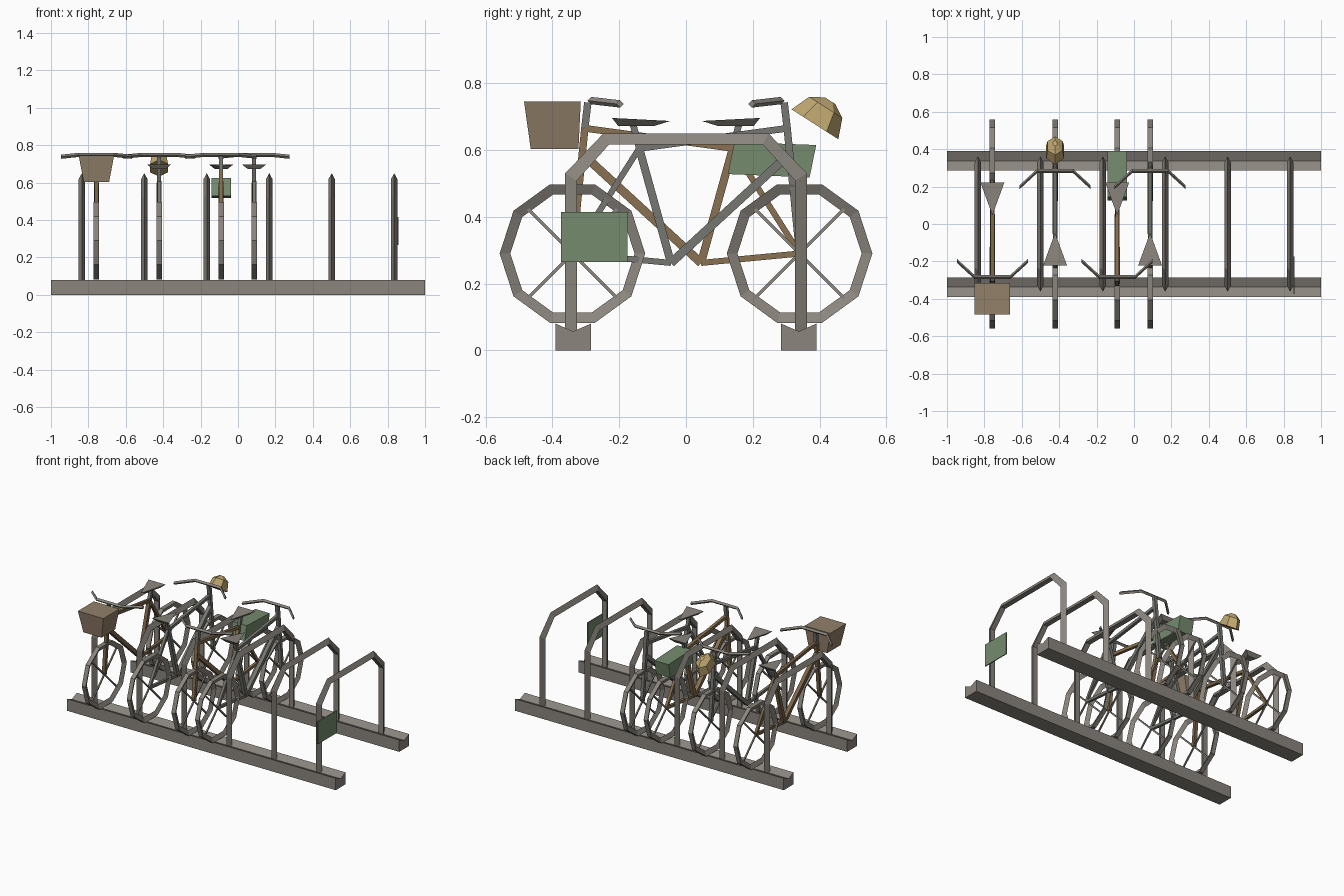
import bpy, bmesh
from math import sin, cos, pi
from mathutils import Vector

cube = bpy.data.objects.get("Cube")
if cube:
    bpy.data.objects.remove(cube, do_unlink=True)


def material(name, *rgb):
    col = tuple(c ** 2.2 for c in rgb) + (1.0,)
    m = bpy.data.materials.new(name)
    m.use_nodes = True
    m.diffuse_color = col
    m.node_tree.nodes["Principled BSDF"].inputs["Base Color"].default_value = col
    return m


STEEL = material("warm_grey_steel", .54, .52, .49)
DARK = material("dark_grey_paint", .46, .46, .44)
BROWN = material("brown_paint", .47, .39, .29)
TAN = material("tan_paint", .53, .44, .32)
WICKER = material("basket_brown", .57, .50, .41)
GREEN = material("muted_green", .46, .54, .43)
GOLD = material("helmet_gold", .75, .65, .44)


def build(name, parts, mat, x=0, turn=0):
    """Loft each (rings, closed) part into one flat-shaded object."""
    bm = bmesh.new()
    for rings, closed in parts:
        vs = [[bm.verts.new(p) for p in ring] for ring in rings]
        n = len(vs[0])
        for i in range(len(vs) if closed else len(vs) - 1):
            a, b = vs[i], vs[(i + 1) % len(vs)]
            for j in range(n):
                k = (j + 1) % n
                bm.faces.new((a[j], a[k], b[k], b[j]))
        if not closed:
            bm.faces.new(vs[0])
            bm.faces.new(vs[-1])
    bmesh.ops.recalc_face_normals(bm, faces=bm.faces)
    me = bpy.data.meshes.new(name)
    bm.to_mesh(me)
    bm.free()
    me.materials.append(mat)
    ob = bpy.data.objects.new(name, me)
    ob.location.x = x
    ob.rotation_euler.z = turn
    bpy.context.collection.objects.link(ob)
    return ob


def tube(a, b, w):
    """Square bar between two (y, z) points in the bike's plane."""
    a, b = Vector((0, *a)), Vector((0, *b))
    side = Vector((w / 2, 0, 0))
    up = (b - a).normalized().cross(Vector((1, 0, 0))) * w / 2
    return [[p + side + up, p - side + up, p - side - up, p + side - up] for p in (a, b)], False


def rect(hx, y0, y1, z):
    return [(-hx, y0, z), (hx, y0, z), (hx, y1, z), (-hx, y1, z)]


# Grooved ground rails
groove = [(-.39, 0), (-.285, 0), (-.285, .08), (-.338, .057), (-.39, .08)]
for side, label in ((1, "front"), (-1, "back")):
    build(label + "_rail", [([[(x, y * side, z) for y, z in groove] for x in (-1, 1)], False)], STEEL)

# Parking hoops with a ridged triangular section
outer = [(-.362, .055), (-.362, .53), (-.247, .65)]
inner = [(-.327, .055), (-.327, .508), (-.23, .617)]
outer += [(-y, z) for y, z in reversed(outer)]
inner += [(-y, z) for y, z in reversed(inner)]
hoop = [[(0, *o), (.018, *i), (-.018, *i)] for o, i in zip(outer, inner)]
for n in range(6):
    build(f"hoop_{n + 1}", [(hoop, False)], STEEL, -.835 + n * .334)

# Sign plate on the last hoop
build("sign_plate", [([[(x, -.375, .265), (x, -.175, .265), (x, -.175, .415), (x, -.375, .415)]
                       for x in (.852, .858)], False)], GREEN)


# Wheel parts: ten-sided rim and crossed spokes
def rim(cy, cz=.29, sides=10):
    rings = []
    for i in range(sides):
        c, s = cos(2 * pi * i / sides), sin(2 * pi * i / sides)
        rings.append([(x, cy + r * c, cz + r * s) for x, r in ((.015, .218), (-.015, .218), (0, .186))])
    return rings, True


def spokes(cy, cz=.29, d=.134):
    return [tube((cy - d, cz - k * d), (cy + d, cz + k * d), .009) for k in (1, -1)]


HUB_F, HUB_R, CRANK = (.34, .29), (-.34, .29), (-.045, .262)
HEAD, SEAT = (.303, .665), (-.14, .605)


def bike(tag, x, turn, paint):
    frame = [tube(HUB_F, HEAD, .022), tube(CRANK, (.312, .59), .026), tube(HEAD, SEAT, .02),
             tube(CRANK, SEAT, .024), tube(CRANK, HUB_R, .018), tube(SEAT, HUB_R, .018)]
    build(tag + "_frame", frame, paint, x, turn)
    build(tag + "_posts", [tube(HEAD, (.294, .742), .022), tube(SEAT, (-.158, .675), .02)], DARK, x, turn)
    build(tag + "_wheels", [rim(.34), rim(-.34)], STEEL, x, turn)
    build(tag + "_spokes", spokes(.34) + spokes(-.34), STEEL, x, turn)
    # Swept-back handlebar
    path = [(-.19, .197, .738), (-.095, .284, .748), (.095, .284, .748), (.19, .197, .738)]
    bar = [[(px, py + .011, pz), (px, py, pz + .011), (px, py - .011, pz), (px, py, pz - .011)]
           for px, py, pz in path]
    build(tag + "_handlebar", [(bar, False)], STEEL, x, turn)
    # Wedge saddle, narrower underneath
    saddle = [[(-.033, -.203, .672), (.033, -.203, .672), (0, -.095, .672)],
              [(-.064, -.222, .696), (.064, -.222, .696), (0, -.047, .687)]]
    build(tag + "_saddle", [(saddle, False)], STEEL, x, turn)


bike("bike_1", -.757, pi, BROWN)
bike("bike_2", -.422, 0, DARK)
bike("bike_3", -.09, pi, TAN)
bike("bike_4", .086, 0, DARK)

# Tapered front basket on the first bike
build("basket", [([rect(.068, -.465, -.322, .603), rect(.095, -.485, -.315, .746)], False)], WICKER, -.757)

# Tilted carrier box on the third bike
side_profile = [(.125, .528), (.37, .518), (.39, .615), (.145, .624)]
build("carrier_box", [([[(x, y, z) for y, z in side_profile] for x in (-.053, .053)], False)], GREEN, -.09)

# Helmet hanging from the second bike's handlebar
along, up, base = Vector((0, .843, -.538)), Vector((0, .538, .843)), Vector((0, .386, .677))
dome = []
for length, width, height in ((.083, .05, 0), (.059, .042, .06), (.018, .012, .084)):
    dome.append([base + along * (length * cos(i * pi / 3)) + up * height
                 + Vector((width * 1.1 * sin(i * pi / 3), 0, 0)) for i in range(6)])
build("helmet", [(dome, False)], GOLD, -.422)
